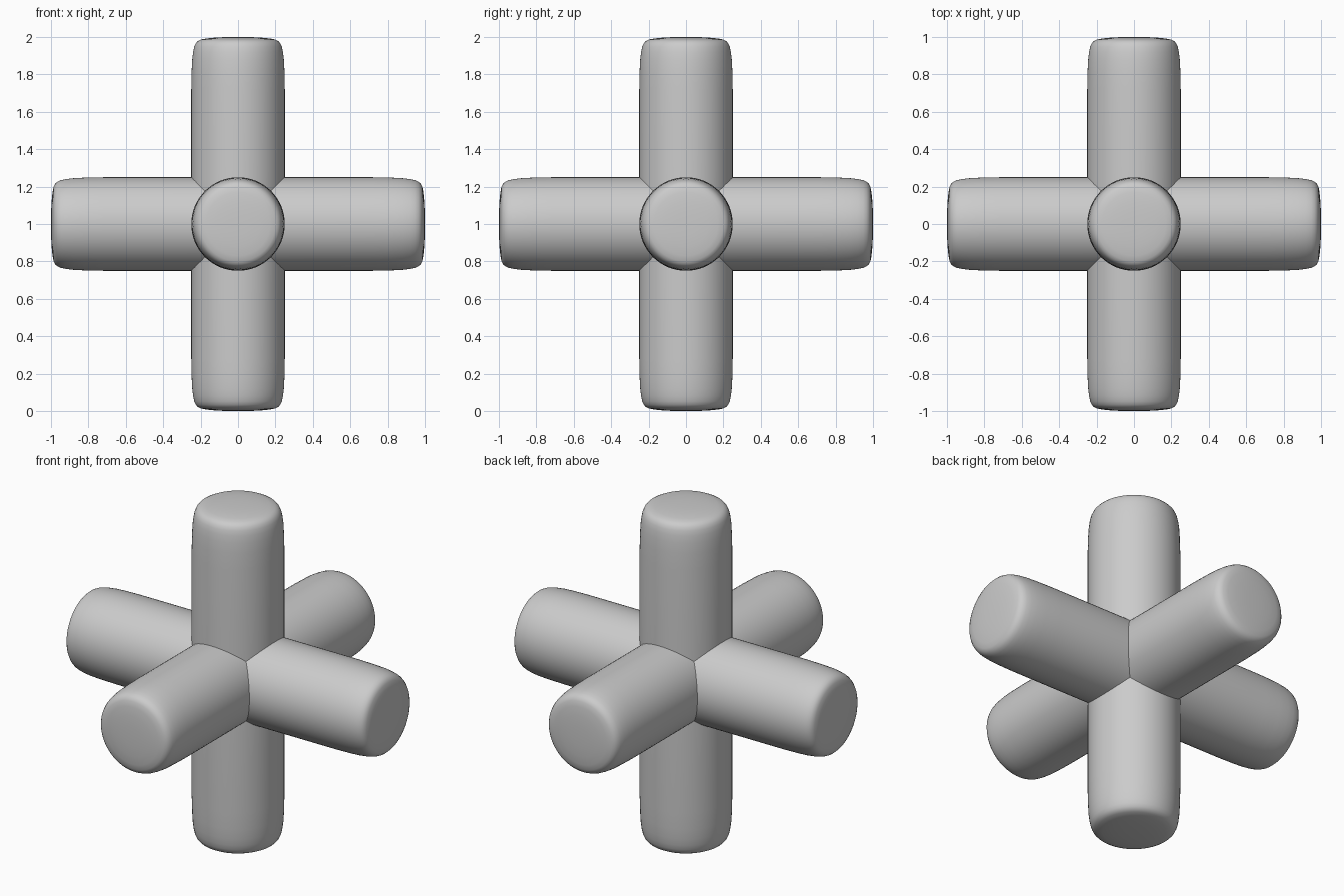
import bpy, bmesh
from math import pi
from mathutils import Matrix

if "Cube" in bpy.data.objects:
    bpy.data.objects.remove(bpy.data.objects["Cube"])

SEGMENTS = 64
# Half profile of a bar: (radius, distance from the middle), softly rounded end
END = [(0.25, 0.72), (0.248, 0.82), (0.245, 0.88), (0.240, 0.92), (0.234, 0.948),
       (0.226, 0.966), (0.215, 0.978), (0.20, 0.986), (0.17, 0.992), (0.12, 0.997),
       (0.06, 0.9995), (0.0, 1.0)]


def bar(name, axis):
    """Round bar, 2 units long, spun from its profile and turned onto an axis."""
    bm = bmesh.new()
    profile = [(r, -h) for r, h in reversed(END)] + END
    verts = [bm.verts.new((r, 0, h)) for r, h in profile]
    edges = [bm.edges.new(pair) for pair in zip(verts, verts[1:])]
    bmesh.ops.spin(bm, geom=verts + edges, cent=(0, 0, 0), axis=(0, 0, 1),
                   angle=2 * pi, steps=SEGMENTS, use_duplicate=False)
    bmesh.ops.remove_doubles(bm, verts=bm.verts, dist=1e-5)
    if axis != 'Z':
        turn = Matrix.Rotation(pi / 2, 4, 'Y' if axis == 'X' else 'X')
        bmesh.ops.transform(bm, matrix=turn, verts=bm.verts)
    bmesh.ops.recalc_face_normals(bm, faces=bm.faces)
    for face in bm.faces:
        face.smooth = True
    mesh = bpy.data.meshes.new(name)
    bm.to_mesh(mesh)
    bm.free()
    obj = bpy.data.objects.new(name, mesh)
    obj.location.z = 1
    bpy.context.collection.objects.link(obj)


# Three equal bars crossing at the centre
bar("side_bar", 'X')
bar("depth_bar", 'Y')
bar("upright_bar", 'Z')
